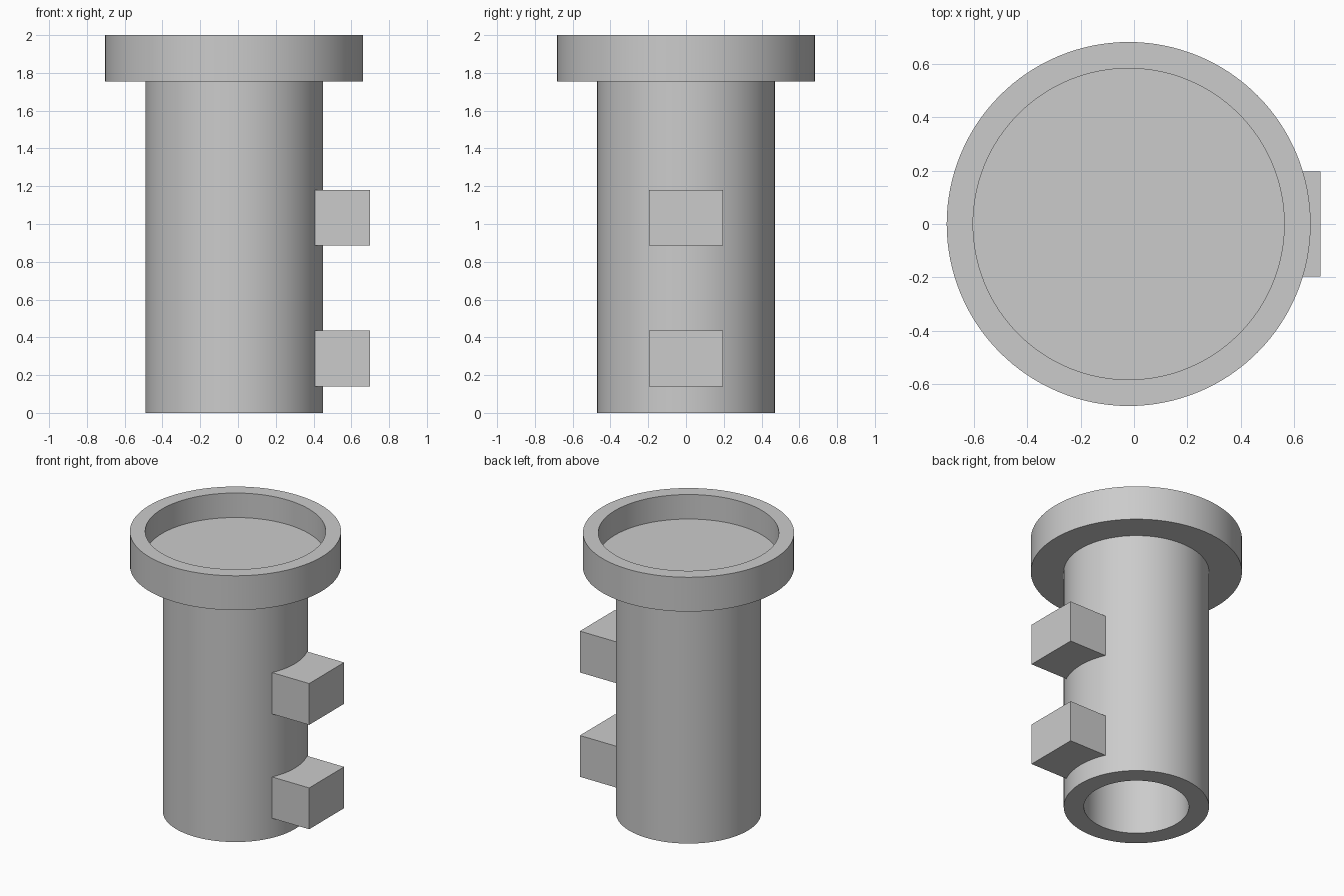
import bpy, bmesh, math
from mathutils import Matrix, Vector

cube = bpy.data.objects.get("Cube")
if cube:
    bpy.data.objects.remove(cube, do_unlink=True)

AXIS_X = -0.02
SEGMENTS = 128

grey = bpy.data.materials.new("plain grey")
grey.use_nodes = True
colour = (0.6, 0.6, 0.6, 1)
grey.diffuse_color = colour
grey.node_tree.nodes["Principled BSDF"].inputs["Base Color"].default_value = colour


def add_object(name, bm):
    bmesh.ops.recalc_face_normals(bm, faces=bm.faces)
    mesh = bpy.data.meshes.new(name)
    bm.to_mesh(mesh)
    bm.free()
    mesh.materials.append(grey)
    obj = bpy.data.objects.new(name, mesh)
    bpy.context.collection.objects.link(obj)
    return obj


def lathe(name, profile):
    """Spin a (radius, height) profile around the upright axis."""
    bm = bmesh.new()
    verts = [bm.verts.new((r, 0, z)) for r, z in profile]
    edges = [bm.edges.new(pair) for pair in zip(verts, verts[1:])]
    bmesh.ops.spin(bm, geom=verts + edges, cent=(0, 0, 0), axis=(0, 0, 1),
                   angle=math.tau, steps=SEGMENTS, use_duplicate=False)
    bmesh.ops.remove_doubles(bm, verts=bm.verts, dist=1e-5)
    obj = add_object(name, bm)
    obj.location.x = AXIS_X
    bpy.ops.object.select_all(action="DESELECT")
    obj.select_set(True)
    bpy.context.view_layer.objects.active = obj
    bpy.ops.object.shade_smooth_by_angle(angle=math.radians(30))
    return obj


def box(name, low, high):
    low, high = Vector(low), Vector(high)
    bm = bmesh.new()
    place = Matrix.Translation((low + high) / 2) @ Matrix.Diagonal((*(high - low), 1))
    bmesh.ops.create_cube(bm, size=1, matrix=place)
    return add_object(name, bm)


# Tube open at the bottom, with a wide flange and a shallow dish on top
lathe("flanged_tube", [
    (0, 1.825), (0.584, 1.825), (0.584, 2), (0.683, 2), (0.683, 1.755),
    (0.47, 1.755), (0.47, 0), (0.34, 0), (0.34, 1.755), (0, 1.755),
])

# Two square lugs, rooted in the tube wall on the left side
for name, bottom in (("lower_lug", 0.14), ("upper_lug", 0.885)):
    box(name, (0.38, -0.197, bottom), (0.70, 0.197, bottom + 0.295))
